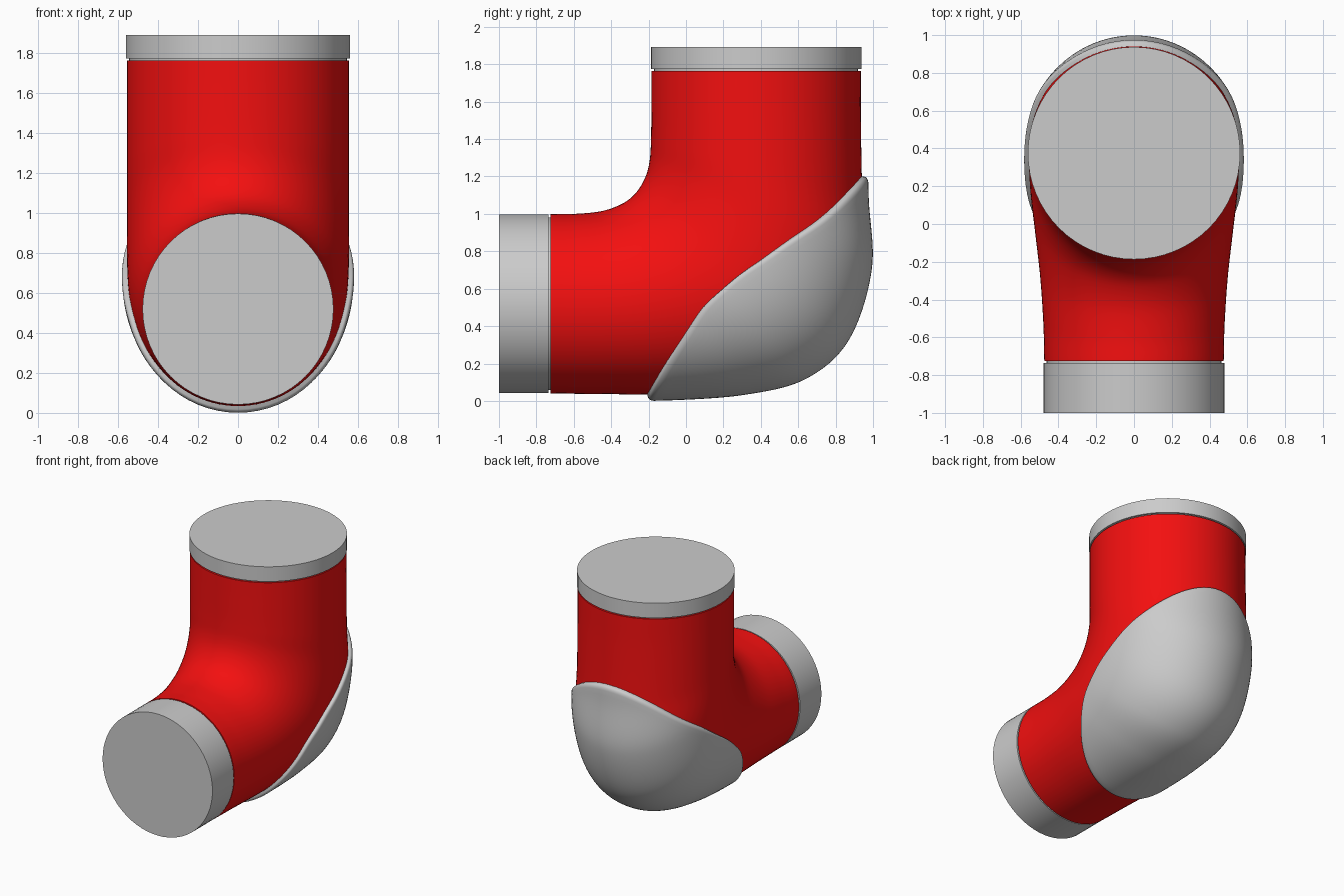
import bpy, bmesh, math
from mathutils import Vector

if "Cube" in bpy.data.objects:
    bpy.data.objects.remove(bpy.data.objects["Cube"])

# Bend sections: inner (y, z), outer (y, z), half width in x
SECTIONS = [
    (-0.725, 1.0, -0.725, 0.04, 0.475),
    (-0.60, 1.0, -0.45, 0.037, 0.48),
    (-0.45, 1.015, -0.10, 0.036, 0.497),
    (-0.34, 1.055, 0.30, 0.063, 0.525),
    (-0.27, 1.11, 0.62, 0.145, 0.547),
    (-0.22, 1.19, 0.845, 0.35, 0.556),
    (-0.195, 1.28, 0.962, 0.72, 0.557),
    (-0.187, 1.40, 0.943, 1.10, 0.557),
    (-0.185, 1.60, 0.935, 1.50, 0.557),
    (-0.185, 1.765, 0.935, 1.765, 0.557),
]
# Angular half extent of the elbow pad at each section
PAD_REACH = [(1.5,), (1.54,), (1.56,), (1.59,), (1.54,), (1.50,), (1.42,), (1.27,), (1.2,), (1.2,)]


def spline(table, s):
    """Smooth interpolation of table rows at parameter s."""
    n = len(table) - 1
    i = max(0, min(int(s), n - 1))
    t = s - i
    b, c = table[i], table[i + 1]
    a = table[i - 1] if i > 0 else [2 * p - q for p, q in zip(b, c)]
    d = table[i + 2] if i + 2 <= n else [2 * q - p for p, q in zip(b, c)]
    return [0.5 * (2 * q + (r - p) * t + (2 * p - 5 * q + 4 * r - u) * t * t
                   + (3 * q - p - 3 * r + u) * t ** 3)
            for p, q, r, u in zip(a, b, c, d)]


def skin_point(s, angle, offset=0.0):
    """Point on the bent tube; angle 0 is the outside of the bend."""
    iy, iz, oy, oz, w = spline(SECTIONS, s)
    axis = Vector((0, oy - iy, oz - iz))
    half = axis.length / 2
    mid = Vector((0, (iy + oy) / 2, (iz + oz) / 2))
    p = mid + axis.normalized() * (half + offset) * math.cos(angle)
    p.x = (w + offset * 0.85) * math.sin(angle)
    return p


def finish(name, bm, color=None):
    bmesh.ops.recalc_face_normals(bm, faces=bm.faces)
    mesh = bpy.data.meshes.new(name)
    bm.to_mesh(mesh)
    bm.free()
    ob = bpy.data.objects.new(name, mesh)
    bpy.context.collection.objects.link(ob)
    if color:
        mat = bpy.data.materials.new(name + "_color")
        mat.diffuse_color = color
        mat.use_nodes = True
        mat.node_tree.nodes["Principled BSDF"].inputs["Base Color"].default_value = mat.diffuse_color
        mesh.materials.append(mat)
    bpy.ops.object.select_all(action='DESELECT')
    ob.select_set(True)
    bpy.context.view_layer.objects.active = ob
    bpy.ops.object.shade_smooth_by_angle(angle=math.radians(35))
    return ob


def bridge(bm, rings):
    for a, b in zip(rings, rings[1:]):
        for k in range(len(a)):
            m = (k + 1) % len(a)
            bm.faces.new((a[k], a[m], b[m], b[k]))


# Red bent sleeve
bm = bmesh.new()
N, STEPS = 96, 90
last = len(SECTIONS) - 1
rings = [[bm.verts.new(skin_point(last * i / STEPS, math.tau * k / N)) for k in range(N)]
         for i in range(STEPS + 1)]
bridge(bm, rings)
bm.faces.new(rings[0])
bm.faces.new(rings[-1])
finish("elbow_sleeve", bm, (0.9, 0.005, 0.005, 1))

# Grey elbow pad: a disc wrapped over the outside of the bend with a rounded rim
T = 0.035
profile = [(0.975 * i / 30, T) for i in range(1, 31)]
profile += [(0.975 + 0.025 * math.sin(math.pi / 2 * i / 5),
             T - 0.018 * (1 - math.cos(math.pi / 2 * i / 5))) for i in range(1, 6)]
profile += [(1.0, -0.02)]
MID, SPAN = 4.48, 2.77


def pad_point(r, phi, offset):
    s = MID - SPAN * r * math.cos(phi)
    return skin_point(s, spline(PAD_REACH, s)[0] * r * math.sin(phi), offset)


bm = bmesh.new()
rings = [[bm.verts.new(pad_point(r, math.tau * k / N, o)) for k in range(N)] for r, o in profile]
bridge(bm, rings)
center = bm.verts.new(pad_point(0, 0, T))
for k in range(N):
    bm.faces.new((center, rings[0][k], rings[0][(k + 1) % N]))
finish("elbow_pad", bm)


# Grey end caps, each with a thin recessed neck
def end_cap(name, origin, rot_x, radius, neck_radius, gap, depth):
    bm = bmesh.new()
    outline = [(neck_radius, -0.02), (neck_radius, gap), (radius, gap), (radius, depth)]
    rings = [[bm.verts.new((r * math.cos(math.tau * k / 64), r * math.sin(math.tau * k / 64), z))
              for k in range(64)] for r, z in outline]
    bridge(bm, rings)
    bm.faces.new(rings[0])
    bm.faces.new(rings[-1])
    ob = finish(name, bm)
    ob.location = origin
    ob.rotation_euler.x = rot_x


end_cap("upper_cap", (0, 0.375, 1.762), 0, 0.562, 0.545, 0.014, 0.13)
end_cap("front_cap", (0, -0.725, 0.52), math.pi / 2, 0.478, 0.462, 0.01, 0.275)
